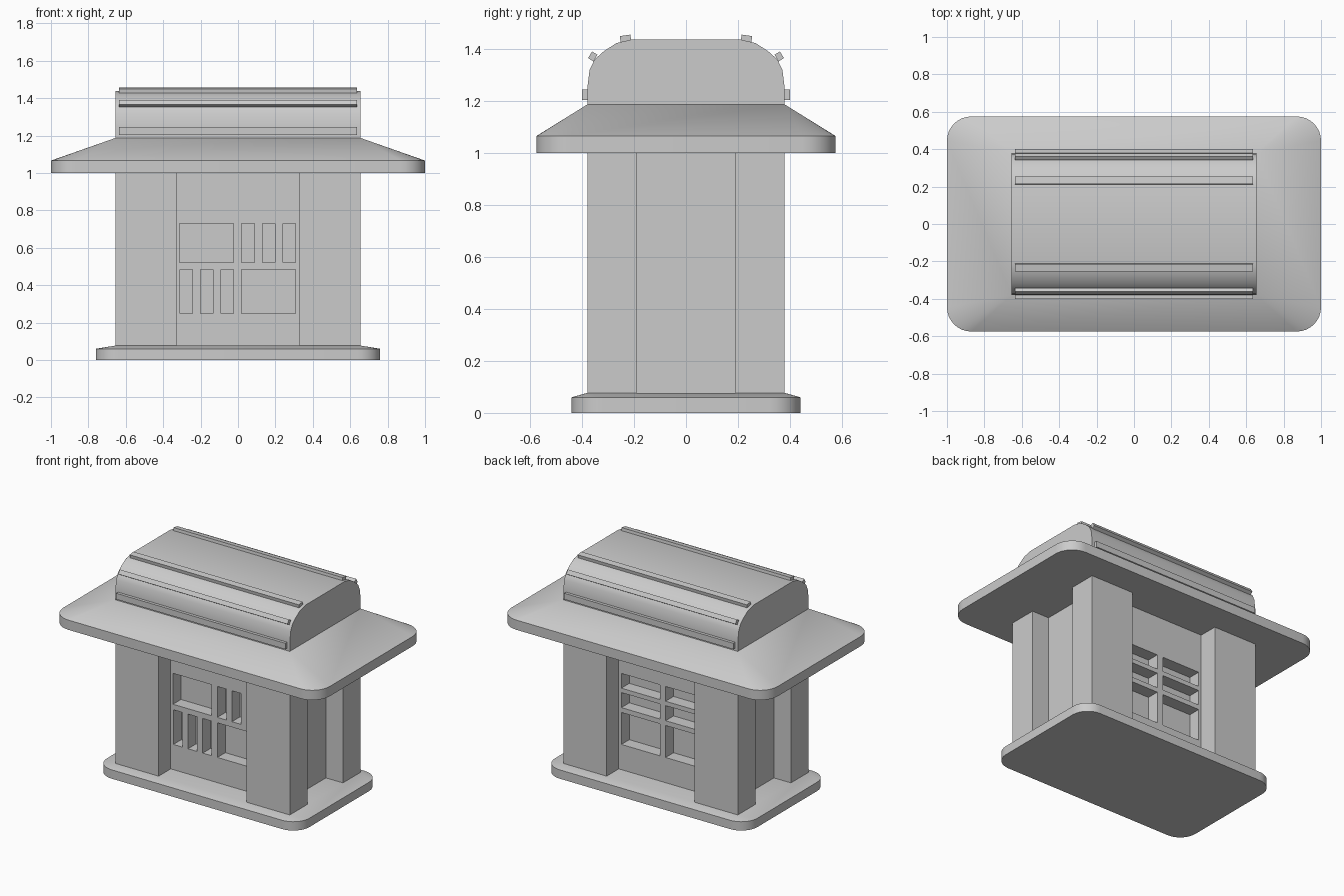
import bpy, bmesh, math
from mathutils import Matrix

if "Cube" in bpy.data.objects:
    bpy.data.objects.remove(bpy.data.objects["Cube"])


def finish(name, bm, smooth=False):
    bmesh.ops.remove_doubles(bm, verts=bm.verts, dist=0.0005)
    bmesh.ops.recalc_face_normals(bm, faces=bm.faces)
    me = bpy.data.meshes.new(name)
    bm.to_mesh(me)
    bm.free()
    ob = bpy.data.objects.new(name, me)
    bpy.context.collection.objects.link(ob)
    bpy.ops.object.select_all(action='DESELECT')
    ob.select_set(True)
    bpy.context.view_layer.objects.active = ob
    if smooth:
        bpy.ops.object.shade_smooth_by_angle(angle=math.radians(32))
    return ob


def add_box(bm, x0, x1, y0, y1, z0, z1, tilt=0):
    m = (Matrix.Translation(((x0 + x1) / 2, (y0 + y1) / 2, (z0 + z1) / 2))
         @ Matrix.Rotation(tilt, 4, 'X')
         @ Matrix.Diagonal((x1 - x0, y1 - y0, z1 - z0, 1)))
    bmesh.ops.create_cube(bm, size=1, matrix=m)


def box(name, *dims, tilt=0):
    bm = bmesh.new()
    add_box(bm, *dims, tilt=tilt)
    return finish(name, bm)


def rounded_slab(name, rings, steps=8):
    """Loft stacked rounded rectangles (half x, half y, radius, z)."""
    bm = bmesh.new()
    loops = []
    for hx, hy, r, z in rings:
        loop = []
        for c, (sx, sy) in enumerate([(1, 1), (-1, 1), (-1, -1), (1, -1)]):
            for i in range(steps + 1):
                a = math.pi / 2 * (c + i / steps)
                loop.append(bm.verts.new((sx * (hx - r) + r * math.cos(a),
                                          sy * (hy - r) + r * math.sin(a), z)))
        loops.append(loop)
    n = len(loops[0])
    for a, b in zip(loops, loops[1:]):
        for i in range(n):
            j = (i + 1) % n
            bm.faces.new((a[i], a[j], b[j], b[i]))
    bm.faces.new(loops[0][::-1])
    bm.faces.new(loops[-1])
    return finish(name, bm, smooth=True)


PX, PY = 0.655, 0.38          # outer half size of body

# Base and eaves
rounded_slab("base", [(0.76, 0.44, 0.12, 0), (0.76, 0.44, 0.12, 0.06),
                      (PX, PY, 0, 0.077)])
rounded_slab("eaves", [(1.0, 0.575, 0.13, 1.0), (1.0, 0.575, 0.13, 1.066),
                       (PX, PY, 0, 1.187)])

# Corner pillars
for sx, side in ((-1, "left"), (1, "right")):
    for sy, end in ((-1, "front"), (1, "back")):
        xs = sorted((sx * 0.33, sx * PX))
        ys = sorted((sy * 0.19, sy * PY))
        box(f"{end}_{side}_pillar", *xs, *ys, 0.07, 1.01)

# Recessed core with window pockets
WY, DEPTH = 0.25, 0.085
core = box("core_walls", -0.527, 0.527, -WY, WY, 0.07, 1.01)
up, low = (0.52, 0.73), (0.248, 0.483)
front = [(-0.313, -0.025, up), (0.02, 0.308, low)]
for x in (0.02, 0.13, 0.24):
    front.append((x, x + 0.067, up))
    front.append((-x - 0.07, -x - 0.003, low))
cut = bmesh.new()
for x0, x1, (z0, z1) in front:
    add_box(cut, x0, x1, -WY - 0.05, -WY + DEPTH, z0, z1)
for x0, x1 in ((-0.31, -0.022), (0.022, 0.31)):
    for z0, z1 in ((0.63, 0.73), (0.498, 0.60), (0.248, 0.465)):
        add_box(cut, x0, x1, WY - DEPTH, WY + 0.05, z0, z1)
cutter = finish("window_cutter", cut)
cutter.hide_render = True
mod = core.modifiers.new("windows", 'BOOLEAN')
mod.operation = 'DIFFERENCE'
mod.solver = 'EXACT'
mod.object = cutter
bpy.context.view_layer.objects.active = core
bpy.ops.object.modifier_apply(modifier=mod.name)
bpy.data.objects.remove(cutter)

# Upper roof: half profile mirrored and extruded along x
half = [(0.38, 1.18), (0.38, 1.25), (0.371, 1.32), (0.352, 1.36),
        (0.315, 1.393), (0.268, 1.423), (0.21, 1.437)]
profile = half + [(-y, z) for y, z in reversed(half)]
bm = bmesh.new()
face = bm.faces.new([bm.verts.new((-PX, y, z)) for y, z in profile])
ext = bmesh.ops.extrude_face_region(bm, geom=[face], use_keep_orig=True)
bmesh.ops.translate(bm, vec=(2 * PX, 0, 0),
                    verts=[g for g in ext["geom"] if isinstance(g, bmesh.types.BMVert)])
finish("upper_roof", bm, smooth=True)

# Roof battens: (y, z, thickness outward, width, tilt)
for level, y, z, t, w, tilt in (("low", 0.385, 1.224, 0.03, 0.041, 0),
                                ("mid", 0.359, 1.372, 0.024, 0.03, 32),
                                ("high", 0.233, 1.442, 0.022, 0.041, 82)):
    for s, side in ((-1, "front"), (1, "back")):
        box(f"{side}_{level}_batten", -0.635, 0.635, s * y - t / 2, s * y + t / 2,
            z - w / 2, z + w / 2, tilt=s * math.radians(tilt))
